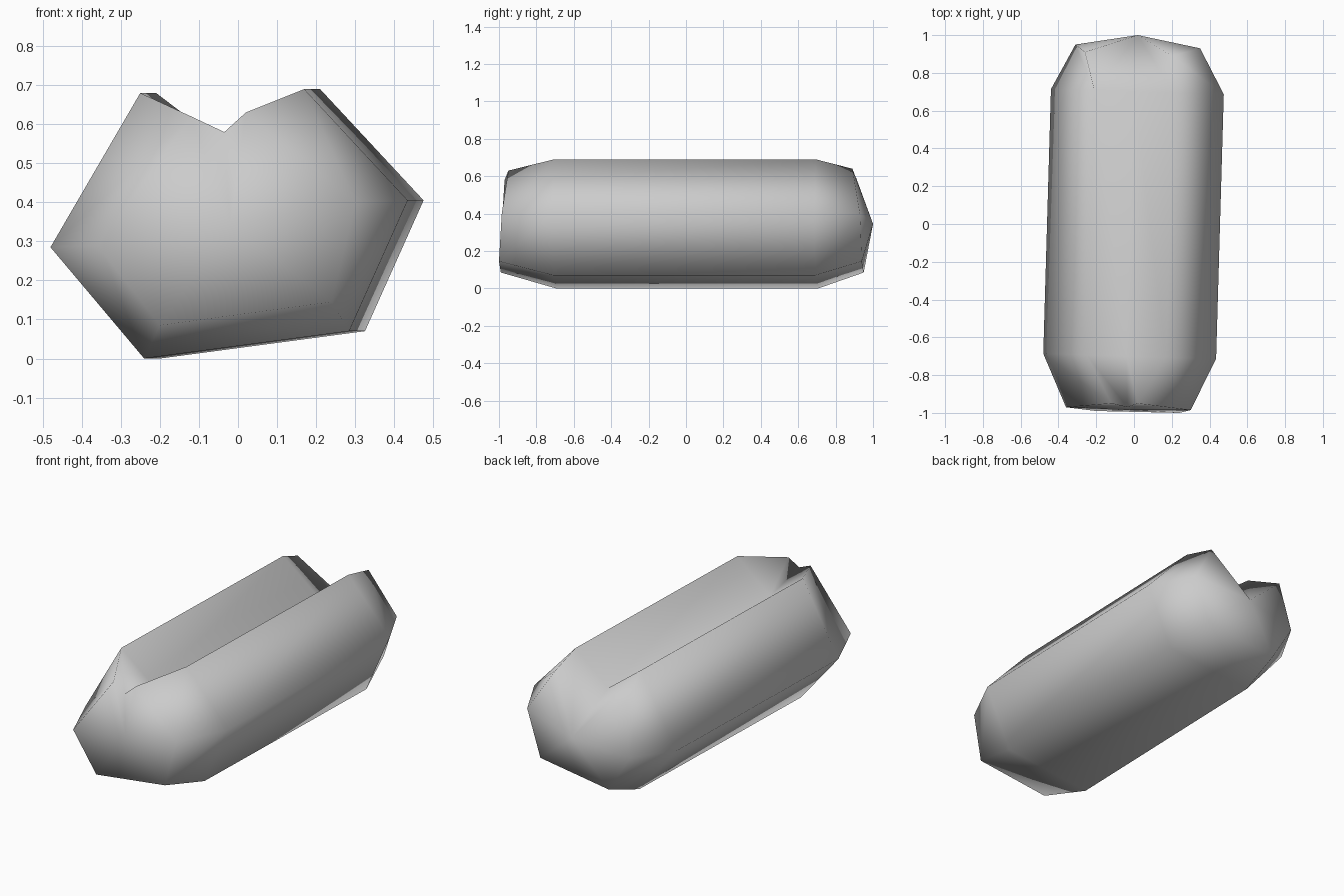
import bpy, bmesh

cube = bpy.data.objects.get("Cube")
if cube:
    bpy.data.objects.remove(cube, do_unlink=True)

# Single plain colour
grey = bpy.data.materials.new("plain_grey")
grey.use_nodes = True
colour = (0.6, 0.6, 0.6, 1)
grey.diffuse_color = colour
grey.node_tree.nodes["Principled BSDF"].inputs["Base Color"].default_value = colour

# Cross-section of the body (x, z): left lobe, round the belly, right lobe, groove
section = [(-0.23, 0.68), (-0.46, 0.285), (-0.22, 0.0), (0.305, 0.07),
           (0.455, 0.405), (0.19, 0.69), (-0.02, 0.52)]
# Smaller rings that close the two ends
front_ring = [(-0.12, -0.95, 0.62), (-0.36, -0.97, 0.29), (-0.2, -0.99, 0.085),
              (0.24, -1.0, 0.145), (0.3, -0.985, 0.4), (0.02, -0.95, 0.63),
              (-0.035, -0.97, 0.58)]
back_ring = [(-0.26, 0.91, 0.59), (-0.31, 0.95, 0.3), (-0.18, 0.95, 0.085),
             (0.26, 0.94, 0.145), (0.35, 0.93, 0.4), (0.2, 0.89, 0.64)]


def body_ring(y):
    """Body section at one end, on a slightly turned axis."""
    return [(x + 0.029 * y, y - 0.03 * x, z) for x, z in section]


bm = bmesh.new()


def add_ring(points):
    return [bm.verts.new(p) for p in points]


def bridge(a, b, count):
    """Join two rings with a strip of faces."""
    for i in range(count):
        j = (i + 1) % len(a)
        bm.faces.new((a[i], a[j], b[j], b[i]))


def fan(ring, pole, count):
    for i in range(count):
        bm.faces.new((ring[i], ring[(i + 1) % len(ring)], pole))


nose = add_ring(front_ring)
front = add_ring(body_ring(-0.7))
back = add_ring(body_ring(0.7))
tail = add_ring(back_ring)
front_pole = bm.verts.new((-0.02, -0.985, 0.34))
back_pole = bm.verts.new((0.02, 1.0, 0.345))

# Body, groove and front end
bridge(nose, front, len(nose))
bridge(front, back, len(front))
fan(nose, front_pole, len(nose))

# Back end, where the groove runs out to the tip
bridge(back, tail, len(tail) - 1)
fan(tail, back_pole, len(tail) - 1)
left, right, floor = back[0], back[-2], back[-1]
for face in ((left, floor, back_pole), (left, back_pole, tail[0]),
             (right, back_pole, floor), (right, tail[-1], back_pole)):
    bm.faces.new(face)

bmesh.ops.recalc_face_normals(bm, faces=bm.faces)
for f in bm.faces:
    f.smooth = True

mesh = bpy.data.meshes.new("split_bun")
bm.to_mesh(mesh)
bm.free()
mesh.materials.append(grey)
bun = bpy.data.objects.new("split_bun", mesh)
bpy.context.collection.objects.link(bun)
